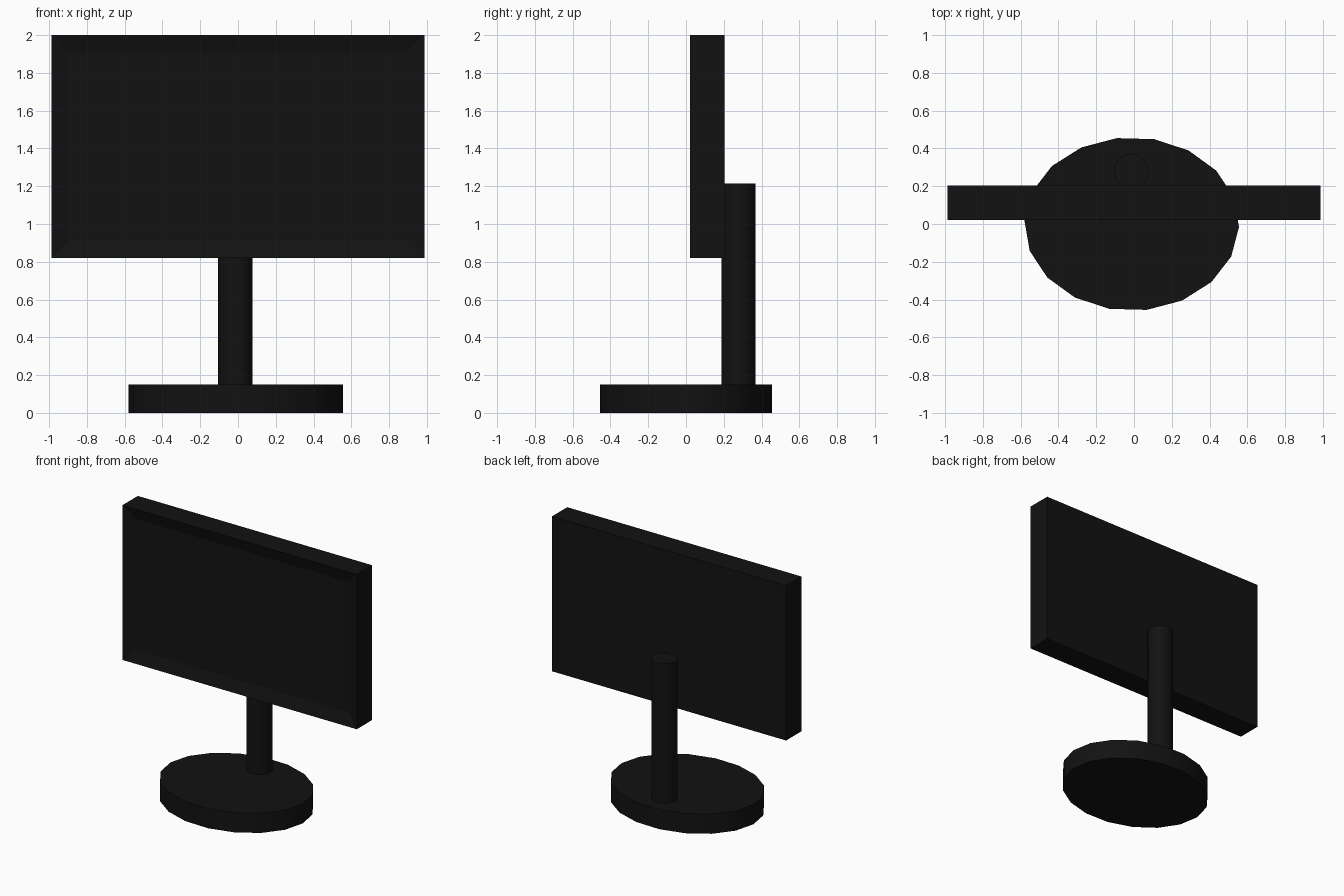
import bpy, bmesh, math
from mathutils import Matrix, Vector

if "Cube" in bpy.data.objects:
    bpy.data.objects.remove(bpy.data.objects["Cube"])

mat = bpy.data.materials.new("black_plastic")
mat.diffuse_color = (0.006, 0.006, 0.006, 1)
mat.use_nodes = True
mat.node_tree.nodes["Principled BSDF"].inputs["Base Color"].default_value = mat.diffuse_color


def finish(bm, name, smooth=False):
    bmesh.ops.recalc_face_normals(bm, faces=bm.faces)
    me = bpy.data.meshes.new(name)
    bm.to_mesh(me)
    bm.free()
    ob = bpy.data.objects.new(name, me)
    bpy.context.collection.objects.link(ob)
    me.materials.append(mat)
    if smooth:
        bpy.ops.object.select_all(action='DESELECT')
        ob.select_set(True)
        bpy.context.view_layer.objects.active = ob
        bpy.ops.object.shade_smooth_by_angle(angle=math.radians(35))
    return ob


def cylinder(name, cx, cy, rx, ry, z0, z1, sides, turn):
    bm = bmesh.new()
    m = (Matrix.Translation((cx, cy, (z0 + z1) / 2))
         @ Matrix.Diagonal((rx, ry, z1 - z0, 1))
         @ Matrix.Rotation(math.radians(turn), 4, 'Z'))
    bmesh.ops.create_cone(bm, cap_ends=True, segments=sides, radius1=1,
                          radius2=1, depth=1, matrix=m)
    # put a vertex on the x axis before turning, whatever the primitive's start
    return finish(bm, name, True)


# Oval base and round post
cylinder("base", -0.012, 0, 0.568, 0.459, 0, 0.15, 18, 8)
cylinder("post", -0.014, 0.279, 0.092, 0.091, 0.13, 1.215, 18, 8)

# Screen slab with the front face dished inwards from its rim
x0, x1, y0, y1, z0, z1 = -0.988, 0.988, 0.02, 0.205, 0.82, 2.0
bm = bmesh.new()
bmesh.ops.create_cube(bm, size=1, matrix=Matrix.Translation(
    ((x0 + x1) / 2, (y0 + y1) / 2, (z0 + z1) / 2))
    @ Matrix.Diagonal((x1 - x0, y1 - y0, z1 - z0, 1)))
bm.normal_update()
front = min(bm.faces, key=lambda f: f.calc_center_median().y)
bmesh.ops.inset_region(bm, faces=[front], thickness=0.13)
bmesh.ops.translate(bm, verts=front.verts, vec=Vector((0, 0.03, 0)))
finish(bm, "screen")
